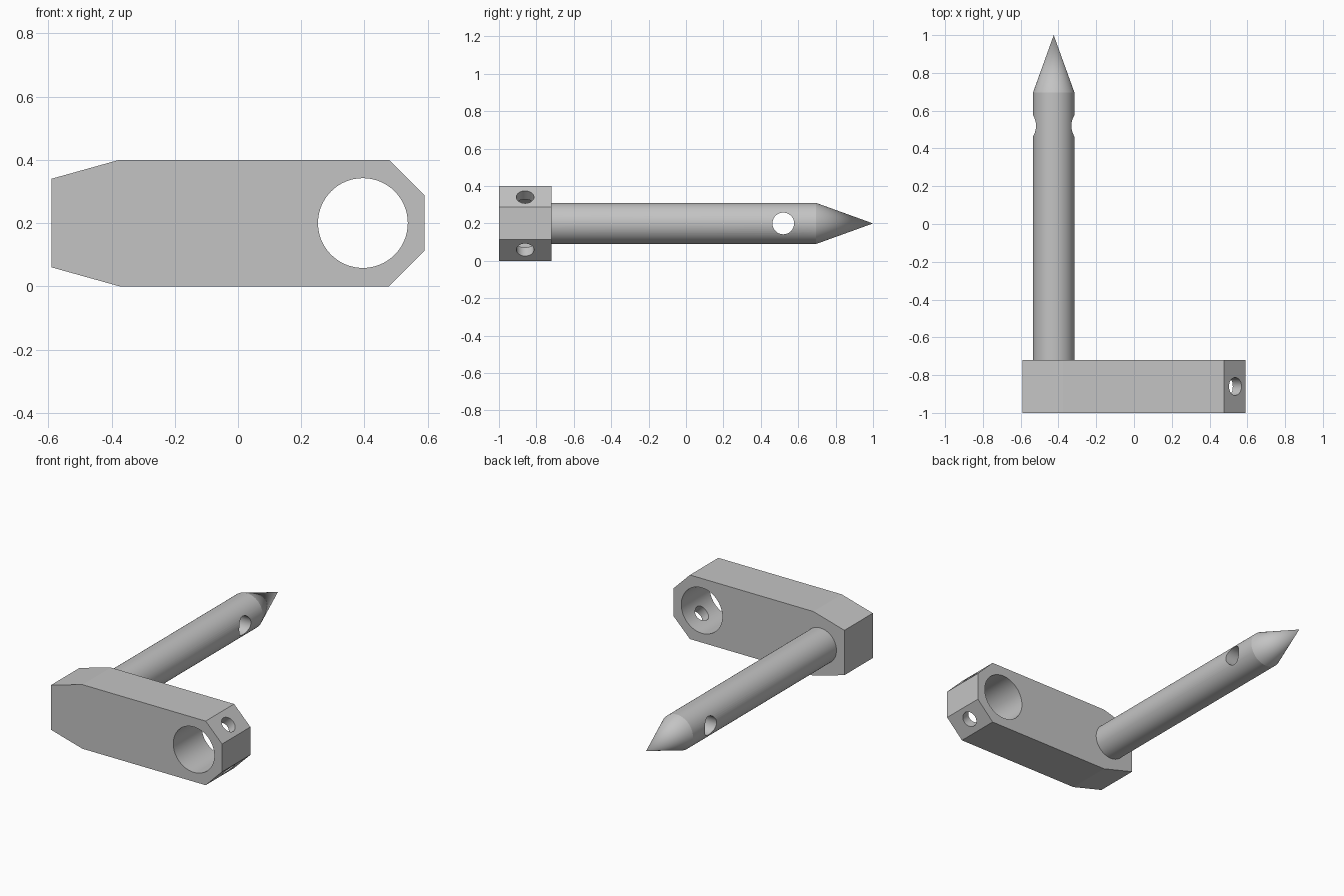
import bpy
import bmesh
import math
from mathutils import Matrix, Vector

default = bpy.data.objects.get("Cube")
if default:
    bpy.data.objects.remove(default, do_unlink=True)

# Single plain metal colour
steel = bpy.data.materials.new("plain grey steel")
steel.use_nodes = True
grey = (0.55, 0.55, 0.55, 1)
steel.diffuse_color = grey
steel.node_tree.nodes["Principled BSDF"].inputs["Base Color"].default_value = grey

SIDES = 64
FRONT, BACK = -1.0, -0.72      # block faces along y
MID_Z = 0.2
EYE = Vector((0.395, (FRONT + BACK) / 2, MID_Z))


def make_object(name, bm):
    bmesh.ops.recalc_face_normals(bm, faces=bm.faces)
    mesh = bpy.data.meshes.new(name)
    bm.to_mesh(mesh)
    bm.free()
    mesh.materials.append(steel)
    obj = bpy.data.objects.new(name, mesh)
    bpy.context.collection.objects.link(obj)
    return obj


def cylinder_bm(start, end, radius):
    """Capped cylinder between two points."""
    start, end = Vector(start), Vector(end)
    axis = end - start
    turn = axis.to_track_quat("Z", "Y").to_matrix().to_4x4()
    bm = bmesh.new()
    bmesh.ops.create_cone(bm, cap_ends=True, segments=SIDES, radius1=radius,
                          radius2=radius, depth=axis.length,
                          matrix=Matrix.Translation((start + end) / 2) @ turn)
    return bm


def activate(obj):
    bpy.ops.object.select_all(action="DESELECT")
    obj.select_set(True)
    bpy.context.view_layer.objects.active = obj


def drill(obj, start, end, radius):
    cutter = make_object("drill_cutter", cylinder_bm(start, end, radius))
    cutter.hide_render = True
    mod = obj.modifiers.new("hole", "BOOLEAN")
    mod.operation = "DIFFERENCE"
    mod.solver = "EXACT"
    mod.object = cutter
    activate(obj)
    bpy.ops.object.modifier_apply(modifier=mod.name)
    bpy.data.objects.remove(cutter, do_unlink=True)


def finish(obj):
    activate(obj)
    bpy.ops.object.shade_smooth_by_angle(angle=math.radians(14))


# Block: chamfered outline, mirrored about its middle height and extruded
upper = [(-0.59, 0.14), (-0.375, 0.2), (0.477, 0.2), (0.59, 0.087)]
outline = upper + [(x, -h) for x, h in reversed(upper)]
bm = bmesh.new()
face = bm.faces.new([bm.verts.new((x, FRONT, MID_Z + h)) for x, h in outline])
ext = bmesh.ops.extrude_face_region(bm, geom=[face])
bmesh.ops.translate(bm, vec=(0, BACK - FRONT, 0),
                    verts=[v for v in ext["geom"] if isinstance(v, bmesh.types.BMVert)])
block = make_object("block", bm)

# Large eye, plus a set screw hole through each chamfer into it
drill(block, EYE - Vector((0, 0.3, 0)), EYE + Vector((0, 0.3, 0)), 0.142)
for side in (1, -1):
    drill(block, EYE + Vector((0.05, 0, 0.05 * side)),
          EYE + Vector((0.3, 0, 0.3 * side)), 0.047)
finish(block)

# Pin: cylinder whose far cap is drawn out to a point, with a cross hole
PIN_X = -0.425
bm = cylinder_bm((PIN_X, BACK - 0.01, MID_Z), (PIN_X, 0.695, MID_Z), 0.11)
cap = max(bm.faces, key=lambda f: f.calc_center_median().y)
tip = bmesh.ops.poke(bm, faces=[cap])["verts"][0]
tip.co = (PIN_X, 1.0, MID_Z)
pin = make_object("pointed_pin", bm)
drill(pin, (PIN_X - 0.3, 0.52, MID_Z), (PIN_X + 0.3, 0.52, MID_Z), 0.058)
finish(pin)
